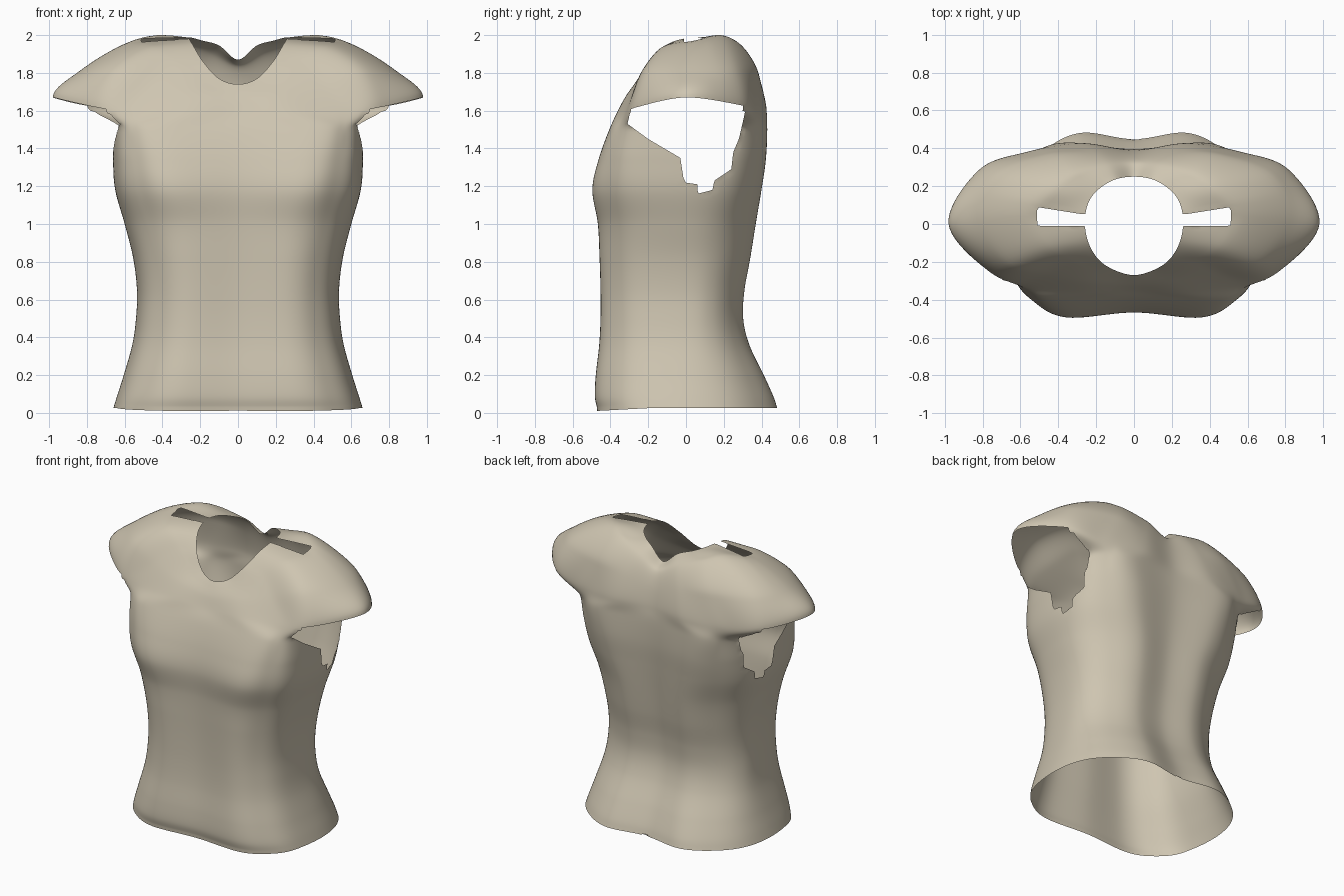
import bpy
import bmesh
from math import sin, cos, pi
from mathutils import Vector
from mathutils.geometry import intersect_point_line

cube = bpy.data.objects.get("Cube")
if cube:
    bpy.data.objects.remove(cube, do_unlink=True)

SPAN = 10  # subdivisions between neighbouring guide points

# Body guide rings: height, half width, front depth, back depth
BODY = [(.025, .66, .468, .487), (.09, .64, .48, .465), (.2, .605, .475, .415),
        (.36, .56, .457, .338), (.5, .54, .45, .305), (.65, .535, .45, .312),
        (.82, .555, .455, .343), (1.0, .60, .464, .372), (1.18, .65, .482, .40),
        (1.34, .662, .456, .422), (1.5, .665, .405, .43)]

# Yoke guide rings, front centre to back centre: sleeve lip, shoulder, collar, neck edge
YOKE = [
    [(0, -.355, 1.58), (.27, -.36, 1.6), (.55, -.325, 1.59), (.76, -.255, 1.62), (.98, 0, 1.67),
     (.82, .285, 1.63), (.57, .38, 1.6), (.28, .427, 1.6), (0, .39, 1.6)],
    [(0, -.32, 1.66), (.21, -.31, 1.69), (.44, -.265, 1.74), (.67, -.21, 1.81), (.83, .03, 1.815),
     (.74, .26, 1.81), (.46, .37, 1.80), (.22, .385, 1.78), (0, .365, 1.74)],
    [(0, -.29, 1.71), (.15, -.27, 1.74), (.3, -.2, 1.85), (.44, -.12, 1.94), (.52, .04, 1.97),
     (.42, .17, 2.0), (.32, .25, 1.975), (.15, .31, 1.91), (0, .32, 1.84)],
    [(0, -.27, 1.74), (.1, -.245, 1.77), (.185, -.19, 1.86), (.24, -.1, 1.95), (.26, .01, 1.985),
     (.24, .115, 1.985), (.185, .185, 1.97), (.1, .235, 1.945), (0, .25, 1.87)],
]

# Torn armhole outline (depth, height) and shoulder slit outline (side, depth)
ARMHOLE = [(-.31, 1.53), (-.2, 1.45), (-.03, 1.35), (-.01, 1.22), (.06, 1.21), (.06, 1.16),
           (.14, 1.18), (.15, 1.23), (.24, 1.29), (.25, 1.38), (.28, 1.45), (.31, 1.58),
           (.3, 1.7), (-.27, 1.7)]
SLIT = [(.2, -.01), (.51, -.01), (.515, .09), (.2, .04)]


def body_ring(z, width, front, back):
    """Half ring of rounded box section, boxier at the chest, with centre grooves."""
    chest = min(max((z - 1) / .5, 0), 1)
    bust = .015 * max(0, 1 - abs(z - 1.22) / .2)
    ring = []
    for k in range(9):
        a = k * pi / 8
        power = .7 - .18 * chest if k <= 4 else .88 - .26 * chest
        depth = -front if k <= 4 else back
        x = width * sin(a) ** power
        y = depth * min(1.06 * abs(cos(a)) ** power, 1)
        if k in (0, 8):
            x, y = 0, depth * (.97 if k == 0 else .92)
        if k == 1:
            y -= bust
        if k == 4:
            y = 0
        ring.append(Vector((x, y, z)))
    return ring


def hermite(p, q, m, n, t):
    """Cubic blend from p to q with tangents m and n."""
    s = 1 - t
    return p * s * s * (1 + 2 * t) + q * t * t * (1 + 2 * s) + m * t * s * s - n * t * t * s


def around(half):
    """Mirror a half ring and sample it as a closed smooth curve."""
    loop = half + [Vector((-p.x, p.y, p.z)) for p in half[-2:0:-1]]
    n = len(loop)
    out = []
    for i in range(n):
        a, b, c, d = (loop[(i + j) % n] for j in (-1, 0, 1, 2))
        out += [hermite(b, c, (c - a) / 2, (d - b) / 2, j / SPAN) for j in range(SPAN)]
    return out


def slope(a, b, c):
    """Tangent that never overshoots its neighbours."""
    result = Vector()
    for i in range(3):
        u, v = b[i] - a[i], c[i] - b[i]
        if u * v > 0:
            result[i] = 2 * u * v / (u + v)
    return result


def upward(points):
    """Sample one column from hem to neck: even on the body, tight at the sleeve."""
    last = len(points) - 1
    tangents = [points[1] - points[0]]
    for i in range(1, last):
        a, b, c = points[i - 1:i + 2]
        tangents.append((c - a) / 2 if i < len(BODY) - 1 else slope(a, b, c))
    tangents.append(points[last] - points[last - 1])
    out = []
    for i in range(last):
        out += [hermite(points[i], points[i + 1], tangents[i], tangents[i + 1], j / SPAN)
                for j in range(SPAN)]
    return out + [points[last]]


def edges(outline):
    return zip(outline, outline[1:] + outline[:1])


def inside(u, v, outline):
    """Point in outline test."""
    hit = False
    for (au, av), (bu, bv) in edges(outline):
        if (av > v) != (bv > v) and u < au + (v - av) * (bu - au) / (bv - av):
            hit = not hit
    return hit


def nearest(u, v, outline):
    """Closest point of an outline, or the point itself when far away."""
    here = Vector((u, v, 0))
    found = []
    for a, b in edges(outline):
        a, b = Vector((*a, 0)), Vector((*b, 0))
        t = intersect_point_line(here, a, b)[1]
        found.append(a.lerp(b, min(max(t, 0), 1)))
    best = min(found, key=lambda p: (p - here).length)
    return best if (best - here).length < .04 else here


def is_open(centre, row):
    """True where the cloth is missing: armholes and shoulder slits."""
    x, y, z = abs(centre.x), centre.y, centre.z
    if row < len(BODY) * SPAN:
        return x > .5 and inside(y, z, ARMHOLE)
    return z > 1.9 and inside(x, y, SLIT)


# Loft the shirt from its guide rings
guides = [body_ring(*row) for row in BODY]
guides += [[Vector(p) for p in row] for row in YOKE]
rings = [around(half) for half in guides]
columns = [upward(list(column)) for column in zip(*rings)]

# Hem dips gently at the front and has a small split at the back
for column in columns:
    hem = column[0]
    hem.z -= .015 * max(0, -hem.y - .2) / .28
    if abs(hem.x) < .01 and hem.y > 0:
        hem.z += .04
        hem.y -= .02

bm = bmesh.new()
grid = [[bm.verts.new(p) for p in column] for column in columns]
count = len(grid)
for i in range(count):
    left, right = grid[i], grid[(i + 1) % count]
    for row in range(len(left) - 1):
        corners = (left[row], right[row], right[row + 1], left[row + 1])
        centre = sum((v.co for v in corners), Vector()) / 4
        if not is_open(centre, row):
            bm.faces.new(corners).smooth = True
bmesh.ops.delete(bm, geom=[v for v in bm.verts if not v.link_faces], context='VERTS')

# Trim the torn edges onto their outlines
for v in bm.verts:
    side = 1 if v.co.x > 0 else -1
    if not v.is_boundary:
        continue
    if abs(v.co.x) > .5 and 1.1 < v.co.z < 1.59:
        v.co.y, v.co.z, _ = nearest(v.co.y, v.co.z, ARMHOLE)
    elif v.co.z > 1.9 and abs(v.co.x) > .265:
        x, v.co.y, _ = nearest(abs(v.co.x), v.co.y, SLIT)
        v.co.x = side * x

mesh = bpy.data.meshes.new("shirt")
bm.to_mesh(mesh)
bm.free()
shirt = bpy.data.objects.new("shirt", mesh)
bpy.context.collection.objects.link(shirt)

# Plain beige cloth
cloth = bpy.data.materials.new("beige cloth")
cloth.use_nodes = True
colour = (.62, .56, .44, 1)
cloth.diffuse_color = colour
cloth.node_tree.nodes["Principled BSDF"].inputs["Base Color"].default_value = colour
mesh.materials.append(cloth)
